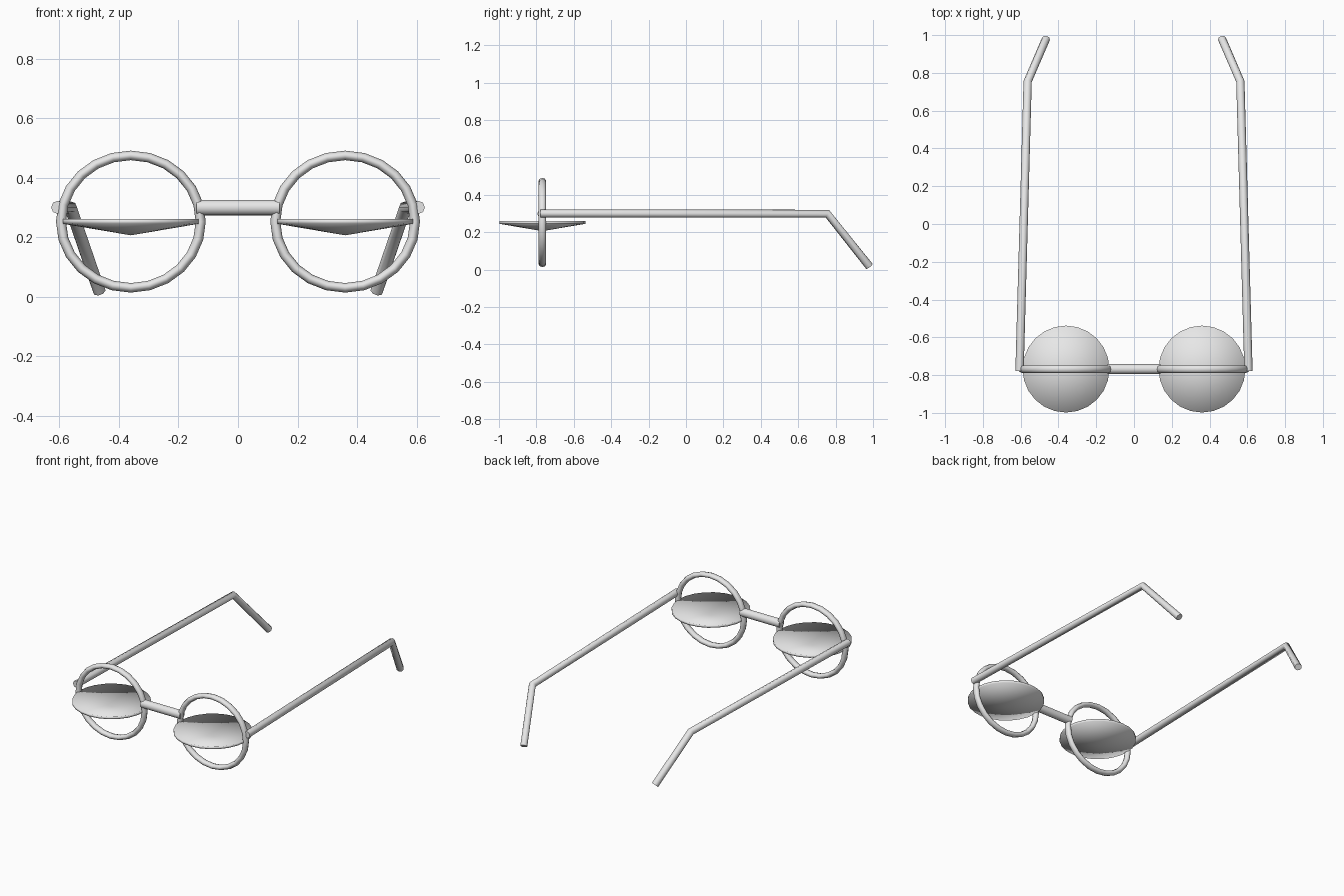
import bpy, bmesh, math
from mathutils import Matrix, Vector

if "Cube" in bpy.data.objects:
    bpy.data.objects.remove(bpy.data.objects["Cube"], do_unlink=True)

grey = bpy.data.materials.new("light_grey")
grey.use_nodes = True
grey.diffuse_color = (0.8, 0.8, 0.8, 1)
grey.node_tree.nodes["Principled BSDF"].inputs["Base Color"].default_value = (0.8, 0.8, 0.8, 1)

FRONT_Y = -0.768
RIM_Z = 0.252
RIM_X = 0.36


def finish(ob, name, sharp_edges=True):
    ob.name = name
    ob.data.materials.clear()
    ob.data.materials.append(grey)
    bpy.ops.object.select_all(action='DESELECT')
    ob.select_set(True)
    bpy.context.view_layer.objects.active = ob
    if sharp_edges:
        bpy.ops.object.shade_smooth_by_angle(angle=math.radians(50))
    else:
        bpy.ops.object.shade_smooth()


def tube(name, points, radius):
    """Round rod that follows a bent path."""
    curve = bpy.data.curves.new(name, 'CURVE')
    curve.dimensions = '3D'
    curve.bevel_depth = radius
    curve.bevel_resolution = 2
    curve.use_fill_caps = True
    spline = curve.splines.new('POLY')
    spline.points.add(len(points) - 1)
    for p, co in zip(spline.points, points):
        p.co = (*co, 1)
    ob = bpy.data.objects.new(name, curve)
    bpy.context.collection.objects.link(ob)
    bpy.ops.object.select_all(action='DESELECT')
    ob.select_set(True)
    bpy.context.view_layer.objects.active = ob
    bpy.ops.object.convert(target='MESH')
    finish(bpy.context.object, name)


def lens(name, x):
    """Thin dished disc lying level, lathed from a profile."""
    profile = [(0, -0.033), (0.23, 0.008), (0.23, -0.007), (0, -0.046)]
    bm = bmesh.new()
    verts = [bm.verts.new((r, 0, z)) for r, z in profile]
    edges = [bm.edges.new(pair) for pair in zip(verts, verts[1:])]
    bmesh.ops.spin(bm, geom=verts + edges, cent=(0, 0, 0), axis=(0, 0, 1),
                   angle=math.tau, steps=24)
    bmesh.ops.remove_doubles(bm, verts=bm.verts, dist=0.0005)
    bmesh.ops.recalc_face_normals(bm, faces=bm.faces)
    bmesh.ops.transform(bm, matrix=Matrix.Translation((x, FRONT_Y, RIM_Z)), verts=bm.verts)
    mesh = bpy.data.meshes.new(name)
    bm.to_mesh(mesh)
    bm.free()
    ob = bpy.data.objects.new(name, mesh)
    bpy.context.collection.objects.link(ob)
    finish(ob, name, sharp_edges=False)


for side, s in (("left", 1), ("right", -1)):
    # Rim, slightly wider than tall
    bpy.ops.mesh.primitive_torus_add(
        major_radius=0.2225, minor_radius=0.016, major_segments=24, minor_segments=8,
        location=(s * RIM_X, FRONT_Y, RIM_Z), rotation=(math.pi / 2, 0, 0))
    rim = bpy.context.object
    rim.scale = (1.055, 1, 1.25)
    finish(rim, side + "_rim")

    lens(side + "_lens", s * RIM_X)

    # Temple arm with bent ear tip
    tube(side + "_temple", [(s * 0.606, -0.778, 0.30), (s * 0.563, 0.755, 0.30),
                            (s * 0.466, 0.98, 0.018)], 0.022)

# Bridge between the rims
bpy.ops.mesh.primitive_cylinder_add(vertices=16, radius=0.026, depth=0.28,
                                    location=(0, FRONT_Y, 0.299),
                                    rotation=(0, math.pi / 2, 0))
finish(bpy.context.object, "bridge")
